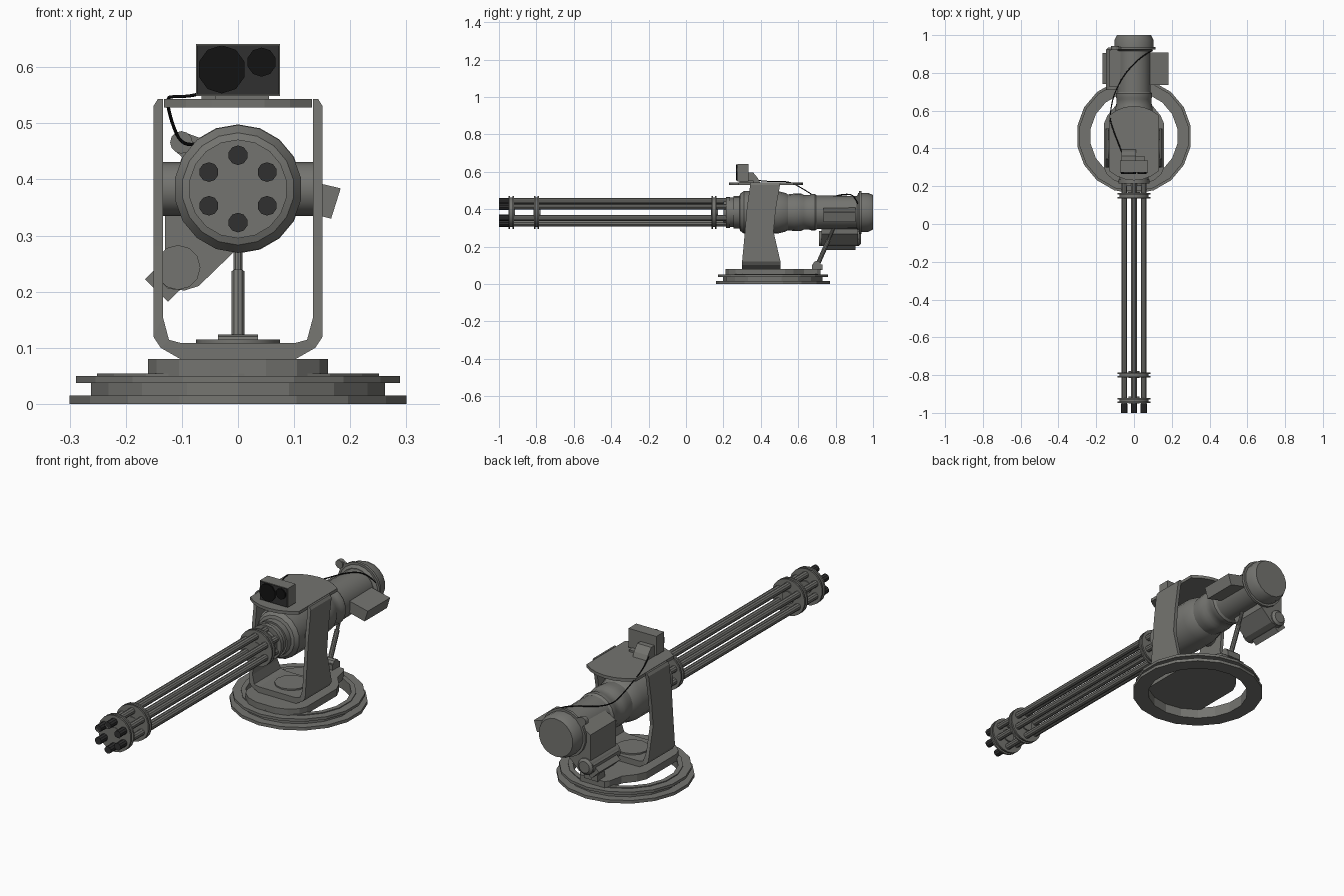
import bpy, bmesh, math
from mathutils import Vector, Matrix

if "Cube" in bpy.data.objects:
    bpy.data.objects.remove(bpy.data.objects["Cube"])

def mat(name, c):
    m = bpy.data.materials.new(name)
    m.diffuse_color = (*c, 1)
    m.use_nodes = True
    m.node_tree.nodes["Principled BSDF"].inputs["Base Color"].default_value = m.diffuse_color
    return m

GREY = mat("gunmetal_grey", (0.175, 0.175, 0.162))
DARK = mat("dark_grey", (0.03, 0.03, 0.03))
BLACK = mat("black", (0.006, 0.006, 0.006))
ZC = 0.383          # height of the gun axis
BY = 0.465          # y of the base centre

def finish(bm, name, m, smooth=False):
    bmesh.ops.recalc_face_normals(bm, faces=bm.faces)
    me = bpy.data.meshes.new(name)
    bm.to_mesh(me)
    bm.free()
    o = bpy.data.objects.new(name, me)
    bpy.context.collection.objects.link(o)
    me.materials.append(m)
    if smooth:
        bpy.ops.object.select_all(action='DESELECT')
        o.select_set(True)
        bpy.context.view_layer.objects.active = o
        bpy.ops.object.shade_smooth_by_angle(angle=math.radians(32))
    return o

def place(axis, a, u, v):
    return {'x': (a, u, v), 'y': (u, a, v), 'z': (u, v, a)}[axis]

def lathe(name, prof, axis='y', c=(0, 0, ZC), n=16, m=GREY, closed=False, smooth=True):
    """Revolve (position, radius) points; closed makes a hollow ring."""
    bm = bmesh.new()
    rings = [[bm.verts.new(Vector(c) + Vector(place(axis, a, r * math.sin(2 * math.pi * i / n),
              r * math.cos(2 * math.pi * i / n)))) for i in range(n)] for a, r in prof]
    pairs = list(zip(rings, rings[1:] + rings[:1])) if closed else list(zip(rings, rings[1:]))
    for p, q in pairs:
        for i in range(n):
            j = (i + 1) % n
            bm.faces.new((p[i], p[j], q[j], q[i]))
    if not closed:
        bm.faces.new(rings[0])
        bm.faces.new(rings[-1])
    return finish(bm, name, m, smooth)

def prism(name, pts, axis, lo, hi, m=GREY):
    bm = bmesh.new()
    a = [bm.verts.new(place(axis, lo, *p)) for p in pts]
    b = [bm.verts.new(place(axis, hi, *p)) for p in pts]
    bm.faces.new(a)
    bm.faces.new(b)
    for i in range(len(pts)):
        j = (i + 1) % len(pts)
        bm.faces.new((a[i], a[j], b[j], b[i]))
    return finish(bm, name, m)

def box(name, x, y, z, m=GREY):
    return prism(name, [(x[0], y[0]), (x[1], y[0]), (x[1], y[1]), (x[0], y[1])], 'z', *z, m)

def rod(name, p, q, r, n=10, m=GREY):
    p, q = Vector(p), Vector(q)
    d = q - p
    bm = bmesh.new()
    bmesh.ops.create_cone(bm, cap_ends=True, segments=n, radius1=r, radius2=r, depth=d.length,
        matrix=Matrix.Translation((p + q) / 2) @ d.to_track_quat('Z', 'Y').to_matrix().to_4x4())
    return finish(bm, name, m, True)

# --- base ring (hollow) ---
lathe("base_ring", [(0, .305), (.015, .305), (.015, .266), (.037, .266), (.037, .293), (.05, .293),
      (.05, .255), (.054, .255), (.054, .233), (0, .233)], 'z', (0, BY, 0), 18, closed=True, smooth=False)

# --- turntable plate with narrowed tail, pivot disc ---
half = [(.05, .212), (.105, .23), (.145, .265), (.16, .30), (.16, .53), (.14, .575), (.095, .63), (.08, .70), (.065, .72)]
prism("turntable_plate", half + [(-x, y) for x, y in reversed(half)], 'z', .045, .08)
lathe("pivot_disc", [(.08, .075), (.115, .075)], 'z', (0, .41, 0), 12)

# --- yoke: U section whose depth varies with height ---
DEPTH = [(.08, .30, .505), (.12, .30, .505), (.28, .315, .468), (.40, .325, .48), (.543, .345, .505)]
def depth(z):
    for (z0, f0, b0), (z1, f1, b1) in zip(DEPTH, DEPTH[1:]):
        if z <= z1:
            t = (z - z0) / (z1 - z0)
            return f0 + t * (f1 - f0), b0 + t * (b1 - b0)
    return DEPTH[-1][1:]
outer = [(.143, .543), (.151, .53), (.151, .40), (.151, .28), (.151, .12), (.138, .10), (.103, .08)]
inner = [(.134, .543), (.134, .53), (.134, .40), (.134, .28), (.134, .155), (.123, .114), (.10, .108)]
outer += [(-x, z) for x, z in reversed(outer)]
inner += [(-x, z) for x, z in reversed(inner)]
bm = bmesh.new()
secs = []
for (xo, zo), (xi, zi) in zip(outer, inner):
    (f, b), (fi, bi) = depth(zo), depth(zi)
    secs.append([bm.verts.new(p) for p in ((xo, f, zo), (xo, b, zo), (xi, bi, zi), (xi, fi, zi))])
for s, t in zip(secs, secs[1:]):
    for i in range(4):
        j = (i + 1) % 4
        bm.faces.new((s[i], s[j], t[j], t[i]))
bm.faces.new(secs[0])
bm.faces.new(secs[-1])
finish(bm, "yoke", GREY)

# --- curved top plate ---
arc = [(.197 * math.sin(math.radians(a)), .428 - .197 * math.cos(math.radians(a))) for a in range(-42, 43, 14)]
prism("top_plate", arc + [(-x, .856 - y) for x, y in arc], 'z', .528, .543)

# --- trunnions ---
for s, side in ((-1, "left"), (1, "right")):
    lathe(side + "_trunnion", [(s * .09, .048), (s * .14, .048)], 'x', (0, .40, ZC), 12)

# --- gun body, rear cap ---
lathe("receiver", [(.20, .06), (.215, .06), (.215, .083), (.235, .083), (.235, .078), (.255, .078), (.255, .086), (.285, .086),
      (.29, .10), (.31, .114), (.49, .114), (.53, .104), (.545, .096), (.58, .10), (.615, .10), (.63, .093),
      (.66, .093), (.67, .097), (.69, .097), (.70, .09), (.92, .088)], n=18)
lathe("rear_cap", [(.915, .09), (.925, .104), (.975, .104), (1.0, .092)], n=18)
lathe("rear_flange", [(.925, .115), (.938, .115)], n=18)

# --- barrels with dark muzzles ---
for k in range(6):
    a = math.radians(90 + 60 * k)
    c = (.06 * math.cos(a), 0, ZC + .06 * math.sin(a))
    lathe(f"barrel_{k+1}", [(-.955, .0155), (.24, .0155)], c=c, n=10)
    lathe(f"muzzle_{k+1}", [(-1.0, .0175), (-.95, .0175)], c=c, n=10, m=DARK)
    if k in (0, 1, 4):
        lathe(f"muzzle_face_{k+1}", [(-1.0, .015), (-.999, .015)], c=c, n=10)

# --- barrel clamps: pairs of discs joined by a hub ---
for k, y in enumerate((-.932, -.797, .152)):
    for d in (-.012, .008):
        lathe(f"clamp_{k+1}_disc", [(y + d - .004, .088), (y + d + .004, .088)], n=18)
    lathe(f"clamp_{k+1}_hub", [(y - .018, .031), (y + .018, .031)], n=14)
    lathe(f"clamp_{k+1}_core", [(y - .01, .079), (y + .01, .079)], n=18)

# --- feeder on the left with chute, boss and upper ear ---
prism("feeder", [(-.06, .44), (-.13, .40), (-.13, .275), (-.148, .255), (-.145, .225), (-.125, .205), (-.095, .202),
      (-.07, .21), (-.01, .268), (.0, .36)], 'y', .725, .92)
prism("feeder_chute", [(-.166, .222), (-.125, .182), (-.07, .235), (-.111, .275)], 'y', .74, .905)
lathe("feeder_boss", [(.71, .04), (.925, .04), (.935, .028)], c=(-.107, 0, .243), n=12)
lathe("ear_pin", [(.92, .02), (.942, .02)], c=(-.101, 0, .466), n=12)
prism("ear_plate", [(-.119, .458), (-.09, .482), (-.03, .46), (-.06, .40)], 'y', .926, .938)

# --- tilted box on the right ---
prism("side_box", [(.06, .413), (.183, .384), (.166, .33), (.045, .36)], 'y', .735, .907)

# --- support strut ---
rod("strut_sleeve", (0, .70, .095), (0, .762, .235), .012)
rod("strut_rod", (0, .76, .23), (0, .79, .30), .008)
box("strut_foot", (-.036, .036), (.675, .73), (.075, .105))
rod("strut_pin", (-.036, .70, .103), (.036, .70, .103), .021)

# --- sensor head ---
box("sensor_housing", (-.075, .075), (.275, .335), (.549, .641))
box("sensor_face", (-.073, .073), (.272, .276), (.551, .639), DARK)
lathe("large_lens", [(.266, .043), (.275, .043)], c=(-.029, 0, .596), n=10, m=BLACK)
lathe("small_lens", [(.266, .026), (.275, .026)], c=(.042, 0, .609), n=10, m=BLACK)
box("sensor_foot", (-.04, .055), (.285, .36), (.54, .552))
prism("sensor_rear_mount", [(.33, .543), (.395, .543), (.385, .565), (.36, .595), (.33, .595)], 'x', -.065, .01)

# --- cable from sensor to rear flange ---
cu = bpy.data.curves.new("cable", 'CURVE')
cu.dimensions = '3D'
cu.bevel_depth = .003
cu.bevel_resolution = 1
cu.resolution_u = 5
path = [(-.06, .37, .556), (-.08, .42, .548), (-.115, .51, .548), (-.128, .56, .545), (-.118, .64, .50),
        (-.10, .70, .46), (-.06, .78, .465), (0, .85, .482), (.06, .90, .475), (.098, .918, .43)]
sp = cu.splines.new('NURBS')
sp.points.add(len(path) - 1)
for p, q in zip(sp.points, path):
    p.co = (*q, 1)
sp.use_endpoint_u = True
sp.order_u = 3
cu.materials.append(BLACK)
bpy.context.collection.objects.link(bpy.data.objects.new("cable", cu))
